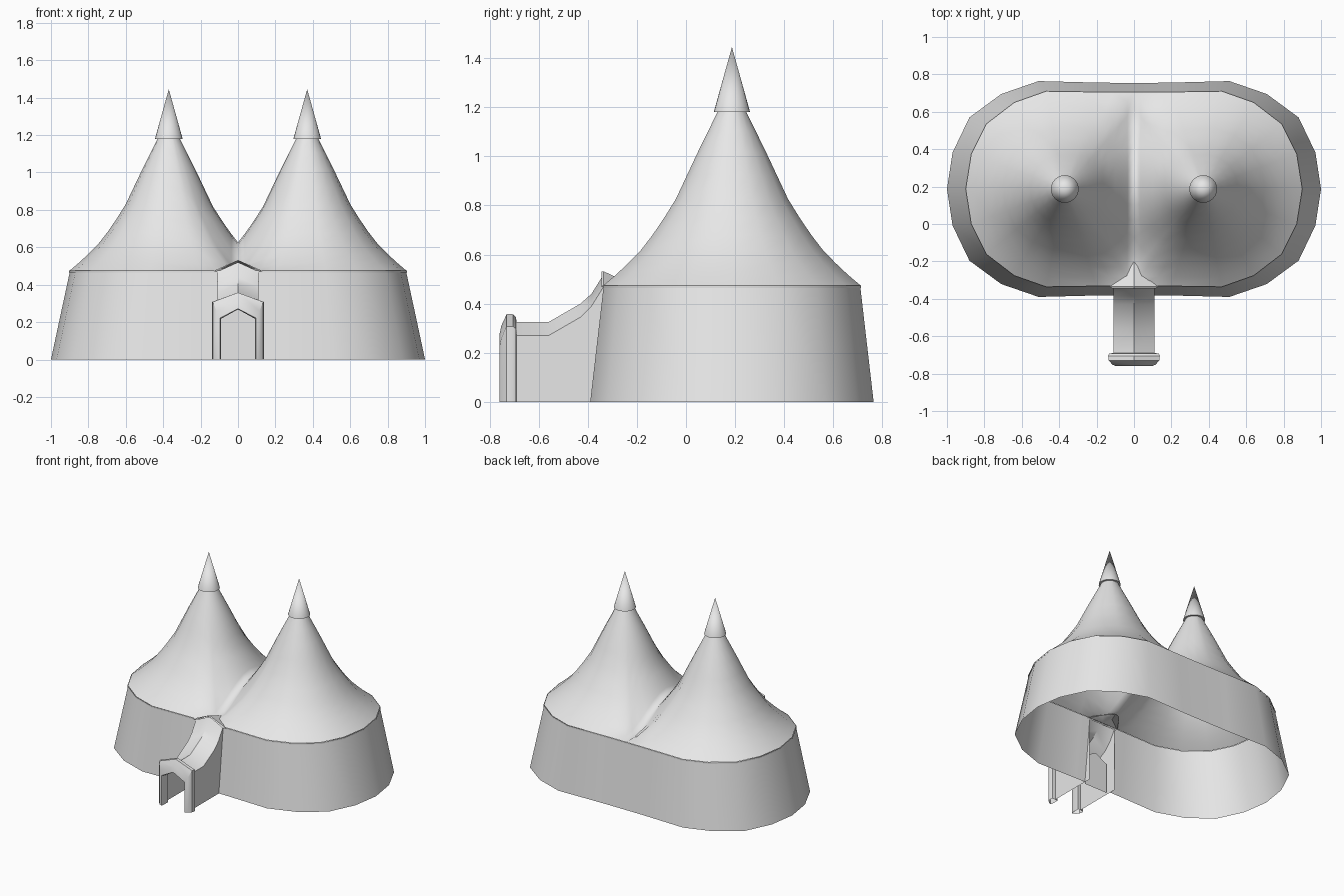
import bpy, bmesh, math
from mathutils import Vector

if "Cube" in bpy.data.objects:
    bpy.data.objects.remove(bpy.data.objects["Cube"], do_unlink=True)

CY = 0.187      # depth of the tent centre line
PEAK_X = 0.37   # distance of each peak from the middle
RIM = 0.47      # height of the wall top

canvas = bpy.data.materials.new("light_grey_canvas")
canvas.use_nodes = True
canvas.diffuse_color = (0.8, 0.8, 0.8, 1)
canvas.node_tree.nodes["Principled BSDF"].inputs["Base Color"].default_value = (0.8, 0.8, 0.8, 1)


def finish(obj, angle):
    obj.data.materials.append(canvas)
    bpy.ops.object.select_all(action='DESELECT')
    obj.select_set(True)
    bpy.context.view_layer.objects.active = obj
    bpy.ops.object.shade_smooth_by_angle(angle=math.radians(angle))


def loft(name, rows, closed=False, mirror=False, angle=40):
    """Skin a list of equally long point rows."""
    bm = bmesh.new()
    grid = [[bm.verts.new(p) for p in row] for row in rows]
    n = len(rows[0])
    for a, b in zip(grid, grid[1:]):
        for i in range(n if closed else n - 1):
            j = (i + 1) % n
            bm.faces.new((a[i], a[j], b[j], b[i]))
    bmesh.ops.remove_doubles(bm, verts=bm.verts, dist=0.0005)
    bmesh.ops.recalc_face_normals(bm, faces=bm.faces)
    mesh = bpy.data.meshes.new(name)
    bm.to_mesh(mesh)
    bm.free()
    obj = bpy.data.objects.new(name, mesh)
    bpy.context.collection.objects.link(obj)
    finish(obj, angle)
    if mirror:
        mod = obj.modifiers.new("mirror", 'MIRROR')
        mod.merge_threshold = 0.001
    return obj


def half_outline(quarter):
    """Right half of the footprint, from the back middle to the front."""
    back = [(x, CY + d) for x, d in quarter]
    front = [(x, CY - d) for x, d in reversed(quarter[:-1])]
    return back + front


base = half_outline([(0, .568), (.11, .568), (.2, .569), (.51, .577), (.71, .508),
                     (.88, .383), (.97, .195), (1, 0)])
rim = half_outline([(0, .518), (.11, .518), (.2, .519), (.47, .523), (.64, .463),
                    (.79, .348), (.87, .188), (.9, 0)])

# Side walls, left open where the entrance tunnel joins
loft("tent_wall", [[(x, y, 0) for x, y in base[:-1]],
                   [(x, y, RIM - .004) for x, y in rim[:-1]]], mirror=True)

# Twin-peaked roof: one swept half, mirrored across the valley
PROFILE = [(.06, 1.18), (.14, 1.02), (.24, .81), (.32, .69), (.39, .6), (.523, .475), (.7, .4)]


def height(r):
    for (r0, z0), (r1, z1) in zip(PROFILE, PROFILE[1:]):
        if r <= r1:
            return z0 + (z1 - z0) * (r - r0) / (r1 - r0)
    return PROFILE[-1][1]


valley = [(0, CY - .518 + 1.036 * i / 12) for i in range(1, 12)]
edge = rim + valley
rows = []
for step in range(11):
    t = (step / 10) ** 1.1
    row = []
    for i, (x, y) in enumerate(edge):
        d = Vector((x - PEAK_X, y - CY))
        reach = d.length
        r = .06 + (reach - .06) * t
        end = RIM + .005 if i < len(rim) else max(height(reach), RIM + .005)
        z = height(r) + (end - height(reach)) * t * t
        row.append((PEAK_X + d.x / reach * r, CY + d.y / reach * r, z))
    rows.append(row)
loft("tent_roof", rows, closed=True, mirror=True, angle=50)

# Thin hem hanging from the roof edge
loft("roof_hem", [[(x * 1.003, CY + (y - CY) * 1.003, z) for x, y in rim]
                  for z in (RIM + .005, RIM - .006)], mirror=True)

# Pointed caps on the peaks
for side, sx in (("left", 1), ("right", -1)):
    bpy.ops.mesh.primitive_cone_add(vertices=24, radius1=.074, radius2=0, depth=.265,
                                    location=(sx * PEAK_X, CY, 1.3125))
    cap = bpy.context.object
    cap.name = side + "_peak_cap"
    finish(cap, 40)


def arch(y, w, eave, top, foot=0):
    return [(-w, y, foot), (-w, y, eave), (0, y, top), (w, y, eave), (w, y, foot)]


# Entrance tunnel, its roof rising to meet the tent
loft("entrance_tunnel", [arch(-.69, .11, .27, .325), arch(-.56, .11, .27, .325),
                         arch(-.43, .11, .345, .4), arch(-.385, .11, .39, .44),
                         arch(-.335, .11, RIM, .52)], angle=35)

# Small gable where the tunnel meets the roof
loft("entrance_gable", [arch(-.345, .115, .472, .53, .468), arch(-.335, .13, .474, .532, .468),
                        arch(-.3, .11, .474, .515, .468), arch(-.19, .03, .474, .48, .468)], angle=35)

# Rounded frame around the tunnel mouth
loft("entrance_frame", [arch(-.69, .11, .27, .325), arch(-.692, .132, .298, .345),
                        arch(-.705, .138, .308, .357), arch(-.73, .135, .308, .358),
                        arch(-.752, .115, .26, .31), arch(-.76, .095, .222, .272),
                        arch(-.745, .09, .218, .268), arch(-.69, .09, .218, .268),
                        arch(-.69, .11, .27, .325)], angle=35)

# Door panel at the inner end of the tunnel
panel = loft("door_panel", [arch(-.4, .095, .22, .275), arch(-.4, 0, 0, 0)])
